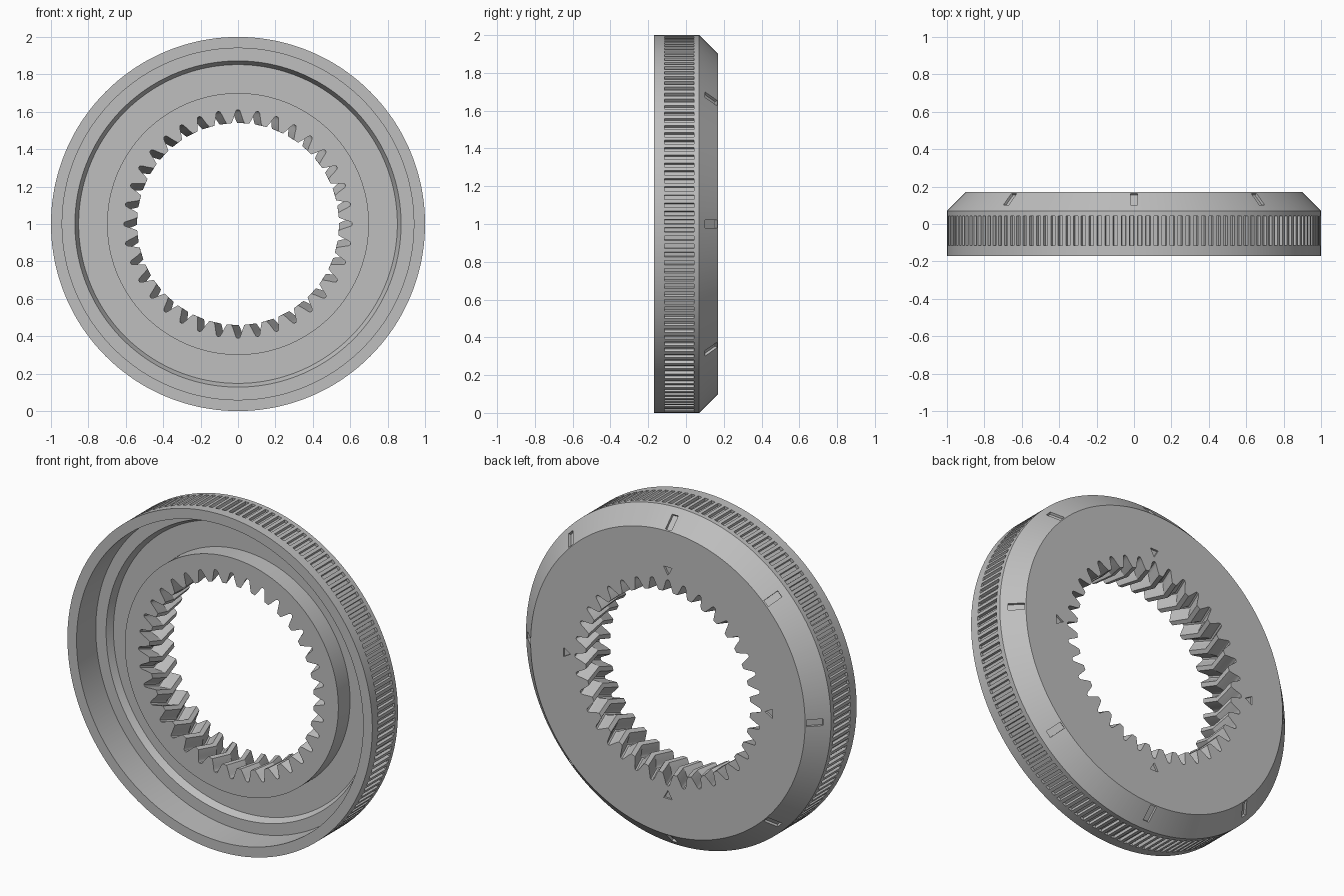
import bpy
import bmesh
from math import sin, cos, radians
from mathutils import Matrix

cube = bpy.data.objects.get("Cube")
if cube:
    bpy.data.objects.remove(cube, do_unlink=True)

TEETH, RIBS, COUNT = 36, 144, 576

# One colour for the whole part
grey = bpy.data.materials.new("light_grey")
grey.use_nodes = True
colour = (0.52, 0.52, 0.52, 1)
grey.diffuse_color = colour
grey.node_tree.nodes["Principled BSDF"].inputs["Base Color"].default_value = colour

# Half of one tooth gap: degrees from the gap centre, radius
HALF_GAP = [(3.6, .54), (3.0, .552), (2.4, .566), (1.9, .58),
            (1.4, .595), (1.0, .605), (.5, .61)]
GAP = [(-5, .54)] + [(-a, r) for a, r in HALF_GAP] + [(0, .61)] + HALF_GAP[::-1]
RIB_ANGLES = [0, 1.1, 1.25, 2.35]


def point(angle, r, y):
    a = radians(angle)
    return (r * sin(a), y, 1 + r * cos(a))


def circle(r, y, groove=0):
    """Ring spaced to match the grip ribs, optionally cut by grooves."""
    pts = []
    for i in range(RIBS):
        for k, a in enumerate(RIB_ANGLES):
            pts.append(point(-5 + i * 360 / RIBS + a, r - (groove if k > 1 else 0), y))
    return pts


def gear(y, twist=0):
    """Ring that follows the internal teeth."""
    return [point(i * 360 / TEETH + a + twist, r, y)
            for i in range(TEETH) for a, r in GAP]


def new_object(name, bm):
    mesh = bpy.data.meshes.new(name)
    bm.to_mesh(mesh)
    bm.free()
    mesh.materials.append(grey)
    obj = bpy.data.objects.new(name, mesh)
    bpy.context.collection.objects.link(obj)
    return obj


# Closed loft: ribbed rim, bevelled back, herringbone bore, boss and recess
rings = [
    circle(1, -.17), circle(1, -.115),
    circle(1, -.115, .016), circle(1, .042, .016),
    circle(1, .042), circle(1, .07), circle(.9, .17),
    gear(.17), gear(.055, -4), gear(-.06),
    circle(.7, -.06), circle(.7, .05),
    circle(.852, .05), circle(.872, .01),
    circle(.94, .01), circle(.94, -.17),
]
bm = bmesh.new()
loops = [[bm.verts.new(p) for p in ring] for ring in rings]
for n, loop in enumerate(loops):
    after = loops[(n + 1) % len(loops)]
    for i in range(COUNT):
        j = (i + 1) % COUNT
        bm.faces.new((loop[i], loop[j], after[j], after[i]))
bmesh.ops.remove_doubles(bm, verts=bm.verts, dist=1e-5)
bmesh.ops.recalc_face_normals(bm, faces=bm.faces)
ring_gear = new_object("ring_gear", bm)

# Cutters: eight bevel notches and four triangular marks on the back
bm = bmesh.new()
lift = Matrix.Translation((0, 0, 1))
for i in range(8):
    place = (lift @ Matrix.Rotation(radians(45 * i), 4, 'Y')
             @ Matrix.Translation((0, .1325, .9375))
             @ Matrix.Rotation(radians(-45), 4, 'X')
             @ Matrix.Diagonal((.04, .09, .03, 1)))
    bmesh.ops.create_cube(bm, size=1, matrix=place)
for i in range(4):
    place = (lift @ Matrix.Rotation(radians(90 * i), 4, 'Y')
             @ Matrix.Translation((0, .17, .67))
             @ Matrix.Rotation(radians(-90), 4, 'X'))
    bmesh.ops.create_cone(bm, cap_ends=True, segments=3, radius1=.032,
                          radius2=.032, depth=.024, matrix=place)
bmesh.ops.recalc_face_normals(bm, faces=bm.faces)
cutter = new_object("mark_cutter", bm)
cutter.hide_render = True

# Cut the marks and remove the helper
cut = ring_gear.modifiers.new("marks", 'BOOLEAN')
cut.operation = 'DIFFERENCE'
cut.solver = 'EXACT'
cut.object = cutter
bpy.ops.object.select_all(action='DESELECT')
ring_gear.select_set(True)
bpy.context.view_layer.objects.active = ring_gear
bpy.ops.object.modifier_apply(modifier=cut.name)
bpy.data.objects.remove(cutter, do_unlink=True)
bpy.ops.object.shade_smooth_by_angle(angle=radians(25))
